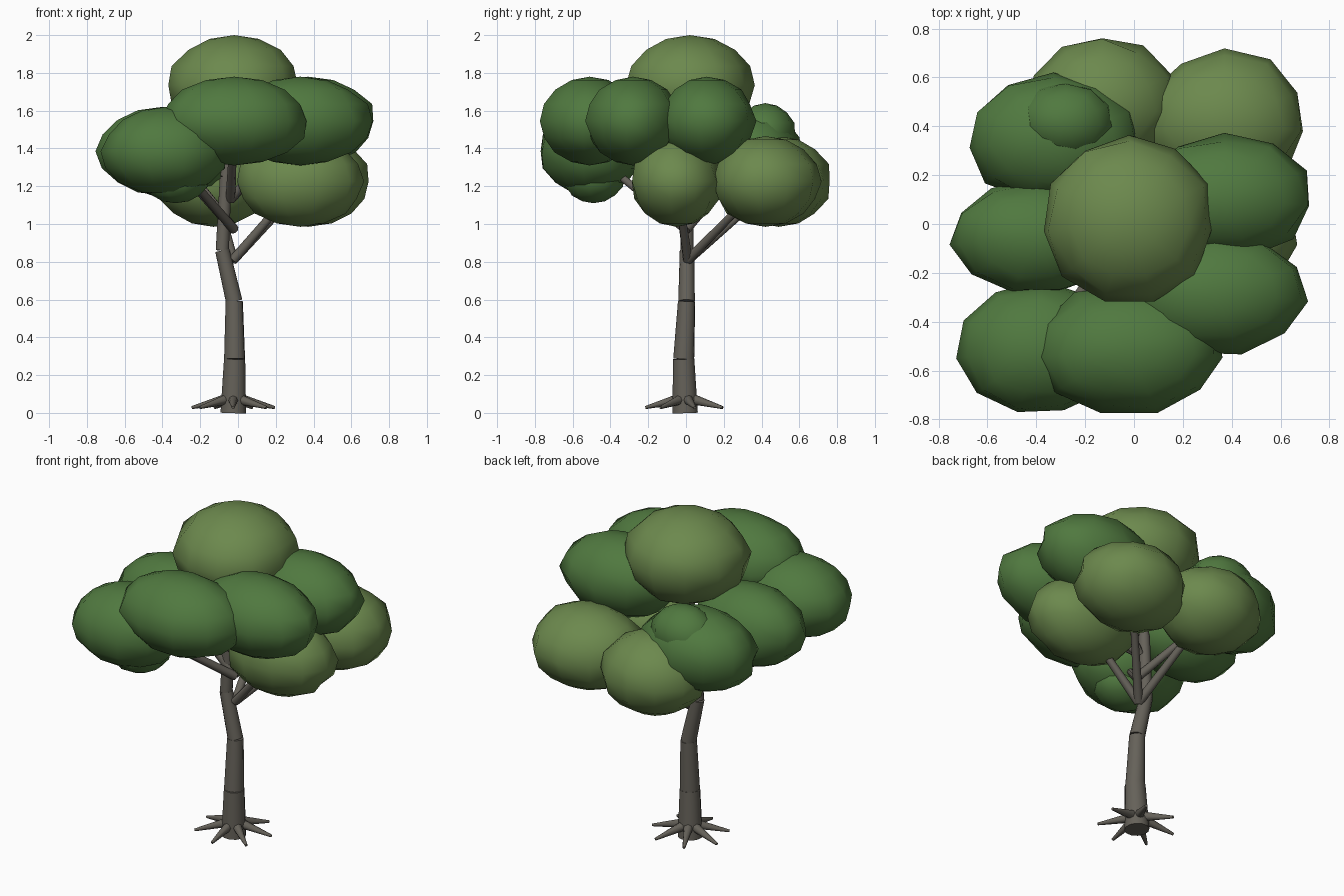
import bpy, math, random
from mathutils import Vector

if "Cube" in bpy.data.objects:
    bpy.data.objects.remove(bpy.data.objects["Cube"])

random.seed(4)

def material(name, col):
    m = bpy.data.materials.new(name)
    m.diffuse_color = (*col, 1)
    m.use_nodes = True
    m.node_tree.nodes["Principled BSDF"].inputs["Base Color"].default_value = m.diffuse_color
    return m

BARK = material("bark", (0.13, 0.12, 0.10))
LIGHT = material("light_leaves", (0.15, 0.25, 0.075))
DARK = material("dark_leaves", (0.08, 0.19, 0.05))

def limb(name, a, b, r1, r2, sides=10):
    a, b = Vector(a), Vector(b)
    d = b - a
    bpy.ops.mesh.primitive_cone_add(vertices=sides, radius1=r1, radius2=r2,
                                    depth=d.length, location=(a + b) / 2)
    o = bpy.context.object
    o.rotation_euler = d.to_track_quat('Z', 'Y').to_euler()
    o.name = name
    o.data.materials.append(BARK)
    bpy.ops.object.shade_smooth_by_angle(angle=math.radians(50))
    return o

def foliage(name, c, r, mat, segs=11):
    bpy.ops.mesh.primitive_uv_sphere_add(segments=segs, ring_count=8, radius=1, location=c)
    o = bpy.context.object
    o.name = name
    for v in o.data.vertices:
        k = random.uniform(0.97, 1.06) if abs(v.co.z) < 0.9 else 1.0
        v.co = Vector((v.co.x * r[0] * k, v.co.y * r[1] * k, v.co.z * r[2]))
    o.data.materials.append(mat)
    bpy.ops.object.shade_smooth()

# trunk sections, each a tapered cylinder
trunk = [((-0.025, -0.005, 0), 0.07), ((-0.018, -0.012, 0.285), 0.056),
         ((-0.02, 0.003, 0.59), 0.044), ((-0.083, 0.005, 0.86), 0.036),
         ((-0.065, 0.01, 1.25), 0.03), ((-0.02, 0.02, 1.6), 0.02)]
for i in range(len(trunk) - 1):
    (a, ra), (b, rb) = trunk[i], trunk[i + 1]
    limb(f"trunk_{i}", a, b, ra, rb + 0.002, 12)

# root spikes around the base
for i in range(7):
    t = 2 * math.pi * i / 7 + 0.22
    c, s = math.cos(t), math.sin(t)
    limb(f"root_{i}", (-0.025 + 0.05 * c, 0.05 * s, 0.07),
         (-0.025 + 0.225 * c, 0.215 * s, 0.028), 0.027, 0.008, 8)

# foliage clumps: centre, radii, colour
clumps = {
    "crown_top":         ((-0.02, 0.02, 1.735), (0.345, 0.34, 0.265), LIGHT),
    "crown_front":       ((-0.02, -0.51, 1.545), (0.39, 0.26, 0.235), DARK),
    "crown_front_left":  ((-0.38, -0.51, 1.385), (0.335, 0.265, 0.235), DARK),
    "crown_left":        ((-0.40, -0.05, 1.385), (0.345, 0.235, 0.235), DARK),
    "crown_right":       ((0.37, 0.11, 1.545), (0.355, 0.25, 0.235), DARK),
    "crown_right_front": ((0.33, -0.28, 1.545), (0.37, 0.25, 0.235), DARK),
    "crown_right_back":  ((0.37, 0.42, 1.225), (0.33, 0.285, 0.24), LIGHT),
    "crown_low_right":   ((0.33, -0.05, 1.225), (0.33, 0.24, 0.24), LIGHT),
    "crown_back":        ((-0.13, 0.49, 1.225), (0.30, 0.275, 0.24), LIGHT),
    "crown_back_left":   ((-0.33, 0.35, 1.37), (0.35, 0.265, 0.235), DARK),
    "bump_back_left":    ((-0.28, 0.42, 1.47), (0.20, 0.16, 0.17), DARK),
    "bump_front_left":   ((-0.33, -0.49, 1.25), (0.18, 0.16, 0.14), DARK),
}
for name, (c, r, mat) in clumps.items():
    foliage(name, c, r, mat)

# branches from three forks up into the clumps
forks = [((-0.025, 0.01, 0.81), ["crown_right_back", "crown_back", "crown_low_right"]),
         ((-0.02, 0.0, 0.97), ["crown_front_left", "crown_left", "crown_back_left"]),
         ((-0.04, 0.0, 1.13), ["crown_front", "crown_right", "crown_right_front"])]
for start, targets in forks:
    for t in targets:
        end = Vector(start).lerp(Vector(clumps[t][0]), 0.95)
        limb("branch_to_" + t, start, end, 0.026, 0.018, 8)
